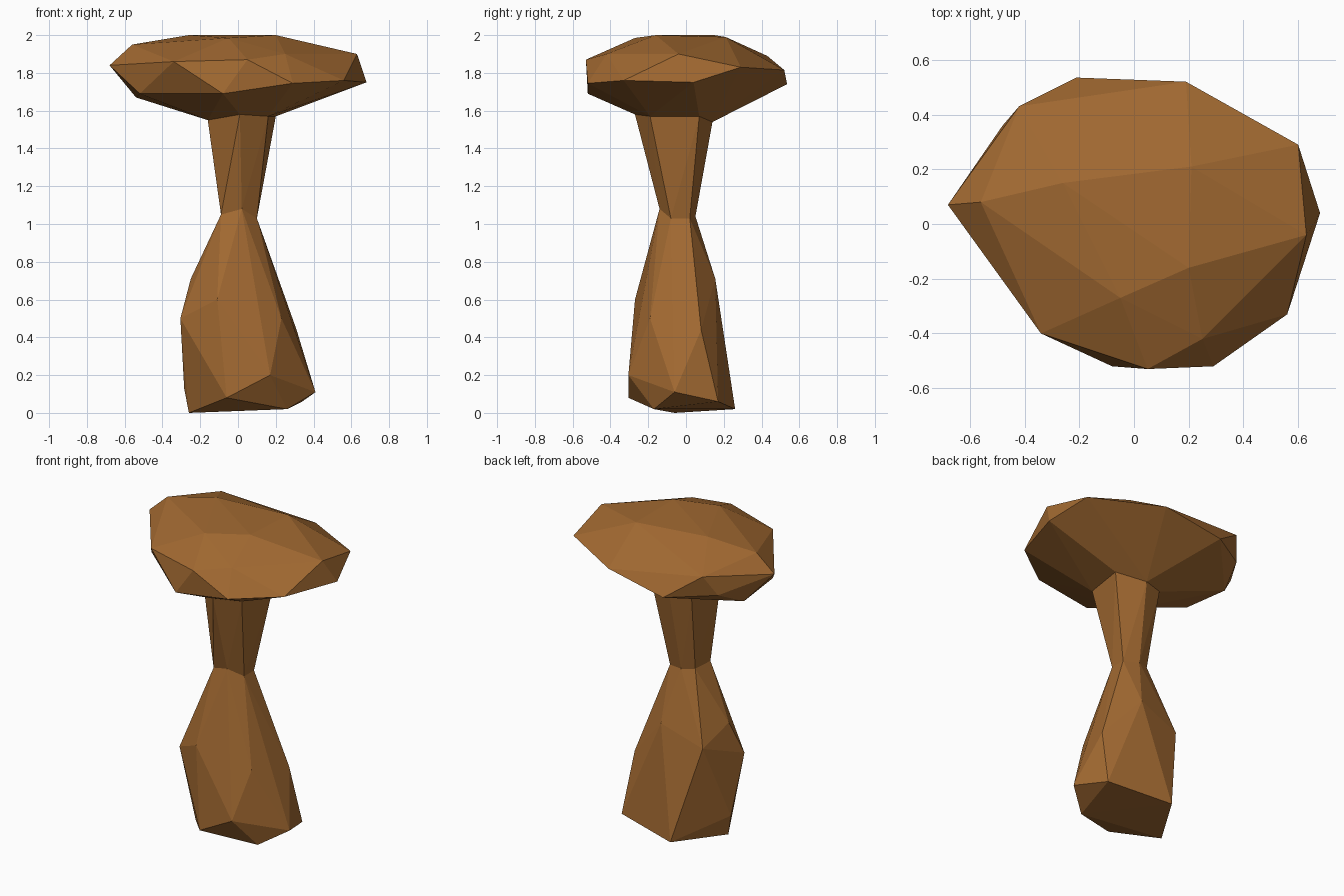
import bpy, bmesh

if "Cube" in bpy.data.objects:
    bpy.data.objects.remove(bpy.data.objects["Cube"])

# one flat brown
brown = bpy.data.materials.new("brown stone")
brown.diffuse_color = (0.36, 0.142, 0.031, 1)
brown.use_nodes = True
brown.node_tree.nodes["Principled BSDF"].inputs["Base Color"].default_value = brown.diffuse_color

# shared joint rings between the chunks
cap_ring = [(0.01, -.27, 1.58), (.16, -.19, 1.57), (.20, .07, 1.57),
            (.02, .14, 1.54), (-.11, .10, 1.54), (-.16, -.12, 1.55)]
waist_ring = [(.02, -.14, 1.08), (.10, -.08, 1.03), (.10, .02, 1.03),
              (0, .05, 1.04), (-.08, .02, 1.05), (-.09, -.12, 1.05)]

# chunky overhanging cap: upper facets, rim, underside
cap_pts = [(-.26, .15, 2), (.21, .21, 1.99), (.20, -.16, 2), (-.05, -.27, 1.985),
           (.25, -.42, 1.90), (-.56, .08, 1.95), (-.42, .43, 1.89), (.63, -.04, 1.90),
           (-.68, .07, 1.84), (-.34, -.40, 1.86), (.05, -.53, 1.87), (-.08, -.52, 1.69),
           (.29, -.52, 1.745), (.56, -.33, 1.76), (.68, .04, 1.75), (.60, .29, 1.83),
           (.19, .52, 1.815), (-.21, .535, 1.74), (-.48, .36, 1.76),
           (-.52, -.14, 1.69), (-.54, .18, 1.67)]

# heavy foot: upper shoulder, then ground edge
foot_pts = [(-.25, -.08, .71), (-.305, -.16, .50), (-.21, .13, .61), (.07, .155, .71),
            (.31, .08, .44), (.23, -.19, .50), (-.11, -.27, .60),
            (.17, -.305, .20), (-.06, -.305, .08), (.41, -.06, .11), (.34, .17, .06),
            (-.07, .26, .02), (.26, -.17, .02), (-.26, -.06, 0), (-.285, -.05, .13)]


def chunk(name, pts, *rings):
    """Faceted convex chunk, left open where it meets its neighbours."""
    bm = bmesh.new()
    ring_sets = [[bm.verts.new(p) for p in r] for r in rings]
    for p in pts:
        bm.verts.new(p)
    res = bmesh.ops.convex_hull(bm, input=bm.verts[:])
    junk = [v for v in bm.verts if not v.link_faces]
    bmesh.ops.delete(bm, geom=junk, context='VERTS')
    inner = [f for f in bm.faces
             if any(all(v in r for v in f.verts) for r in ring_sets)]
    bmesh.ops.delete(bm, geom=inner, context='FACES')
    bmesh.ops.recalc_face_normals(bm, faces=bm.faces[:])
    me = bpy.data.meshes.new(name)
    bm.to_mesh(me)
    bm.free()
    me.materials.append(brown)
    ob = bpy.data.objects.new(name, me)
    bpy.context.collection.objects.link(ob)


chunk("rock_cap", cap_pts, cap_ring)
chunk("rock_neck", [], cap_ring, waist_ring)
chunk("rock_foot", foot_pts, waist_ring)
